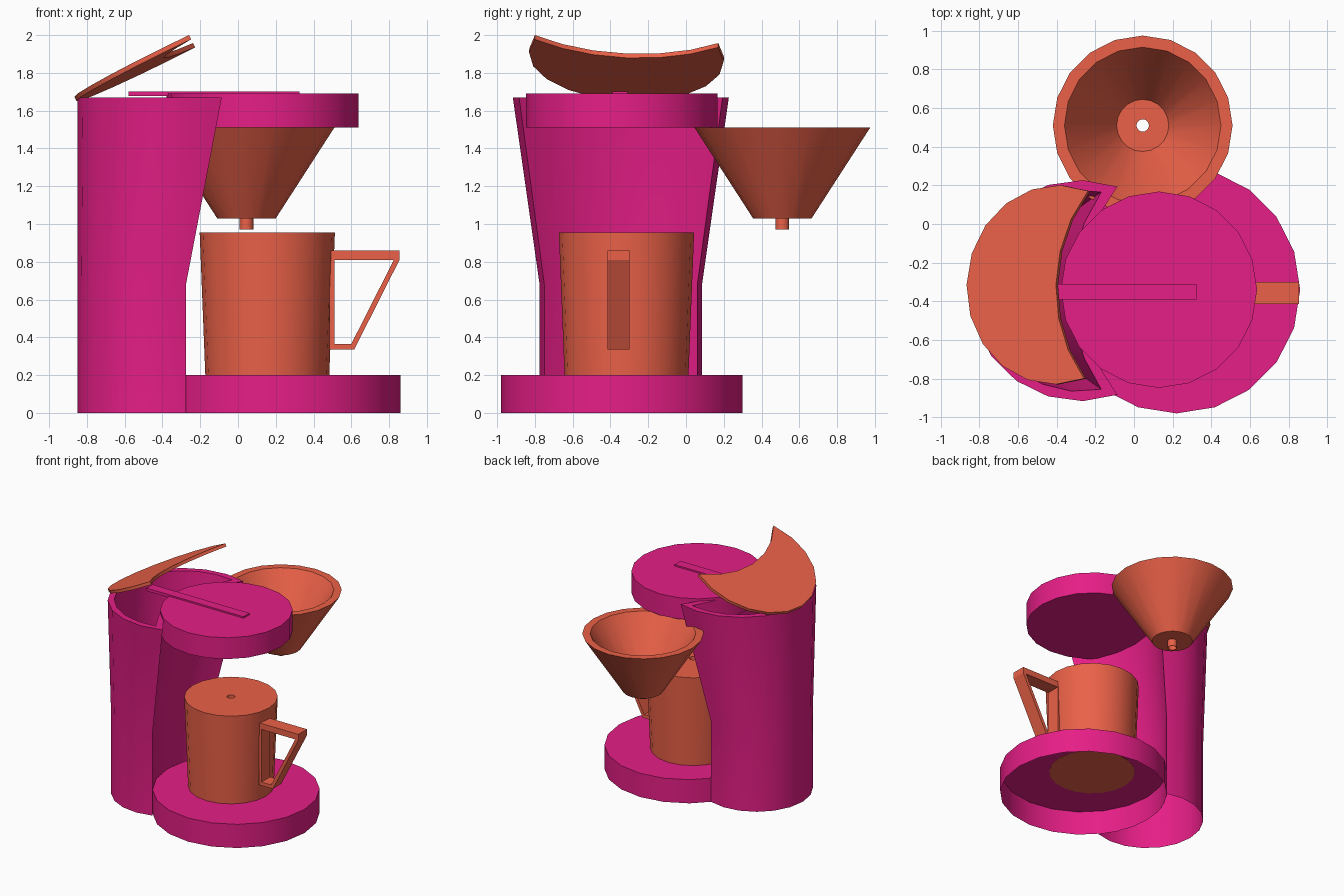
import bpy, bmesh, math
from mathutils import Matrix

if "Cube" in bpy.data.objects:
    bpy.data.objects.remove(bpy.data.objects["Cube"])

SIDES = 20


def material(name, color):
    m = bpy.data.materials.new(name)
    m.diffuse_color = color
    m.use_nodes = True
    m.node_tree.nodes["Principled BSDF"].inputs["Base Color"].default_value = m.diffuse_color
    return m


PINK = material("pink", (0.79, 0.013, 0.24, 1))
ORANGE = material("orange", (0.83, 0.12, 0.065, 1))


def finish(bm, name, mat, smooth=True):
    bmesh.ops.recalc_face_normals(bm, faces=bm.faces)
    me = bpy.data.meshes.new(name)
    bm.to_mesh(me)
    bm.free()
    me.materials.append(mat)
    ob = bpy.data.objects.new(name, me)
    bpy.context.collection.objects.link(ob)
    if smooth:
        bpy.ops.object.select_all(action='DESELECT')
        ob.select_set(True)
        bpy.context.view_layer.objects.active = ob
        bpy.ops.object.shade_smooth_by_angle(angle=math.radians(30))
    return ob


def loft(rings, cap_start=False, cap_end=False, closed=False):
    """Skin a series of point rings of equal length."""
    bm = bmesh.new()
    loops = [[bm.verts.new(p) for p in r] for r in rings]
    pairs = list(zip(loops, loops[1:]))
    if closed:
        pairs.append((loops[-1], loops[0]))
    for a, b in pairs:
        for i in range(len(a)):
            j = (i + 1) % len(a)
            bm.faces.new((a[i], a[j], b[j], b[i]))
    if cap_start:
        bm.faces.new(loops[0])
    if cap_end:
        bm.faces.new(loops[-1])
    return bm


def circle(cx, cy, r, z):
    return [(cx + r * math.cos(2 * math.pi * i / SIDES),
             cy + r * math.sin(2 * math.pi * i / SIDES), z) for i in range(SIDES)]


def lathe(name, mat, cx, cy, profile, **caps):
    return finish(loft([circle(cx, cy, r, z) for r, z in profile], **caps), name, mat)


def crescent(s, z, t=0.0, x0=0.0, y0=0.0):
    """Disc with a circular bite; s = scale, t = inward offset."""
    d, r1, r2 = 0.64 * s, 0.43 * s - t, 0.64 * s + t
    a = (d * d + r1 * r1 - r2 * r2) / (2 * d)
    a1 = math.acos(a / r1)
    a2 = math.acos((d - a) / r2)
    pts = []
    for i in range(13):
        u = a1 + (2 * math.pi - 2 * a1) * i / 12
        pts.append((x0 + 0.43 * s + r1 * math.cos(u), y0 + r1 * math.sin(u), z))
    for i in range(1, 6):
        u = math.pi + a2 - 2 * a2 * i / 6
        pts.append((x0 + 1.07 * s + r2 * math.cos(u), y0 + r2 * math.sin(u), z))
    return pts


# Base plate, open underneath
lathe("base", PINK, 0.22, -0.34, [(0.64, 0), (0.64, 0.2)], cap_end=True)

# Water tank tower: flared hollow crescent
at = dict(x0=-0.85, y0=-0.345)
rings = [crescent(1, 0, **at), crescent(1, 0.68, **at), crescent(1.33, 1.67, **at),
         crescent(1.33, 1.67, 0.05, **at), crescent(1, 0.69, 0.05, **at)]
finish(loft(rings, cap_end=True), "water_tank", PINK)

# Brew head disc and the bar on top
lathe("brew_head", PINK, 0.129, -0.34, [(0.508, 1.51), (0.508, 1.69)],
      cap_start=True, cap_end=True)
bm = bmesh.new()
bmesh.ops.create_cube(bm, size=1, matrix=Matrix.Translation((-0.128, -0.35, 1.69))
                      @ Matrix.Diagonal((0.905, 0.08, 0.025, 1)))
finish(bm, "top_bar", PINK, False)

# Tilted tank lid
bm = loft([crescent(1.2, -0.01), crescent(1.2, 0.015)], cap_start=True, cap_end=True)
bm.transform(Matrix.Translation((-0.86, -0.315, 1.66))
             @ Matrix.Rotation(math.radians(-26.3), 4, 'Y')
             @ Matrix.Rotation(math.radians(-2.8), 4, 'X'))
finish(bm, "tank_lid", ORANGE)

# Filter funnel with spout and drip hole
lathe("filter_funnel", ORANGE, 0.045, 0.51,
      [(0.465, 1.51), (0.155, 1.03), (0.036, 1.03), (0.036, 0.97), (0.032, 0.97),
       (0.032, 1.09), (0.135, 1.09), (0.405, 1.51)], closed=True)

# Pot with a small drip hole in its top
lathe("pot", ORANGE, 0.155, -0.315,
      [(0.328, 0.198), (0.358, 0.955), (0.03, 0.955), (0.03, 0.92)],
      cap_start=True, cap_end=True)

# Pot handle: frame outline swept across its width
outer = [(0.485, 0.86), (0.855, 0.86), (0.855, 0.81), (0.615, 0.335), (0.485, 0.335)]
inner = [(0.51, 0.81), (0.825, 0.81), (0.822, 0.804), (0.6, 0.365), (0.51, 0.365)]
y1, y2 = -0.415, -0.3
rings = [[(x, y, z) for x, z in shape]
         for shape, y in ((outer, y1), (outer, y2), (inner, y2), (inner, y1))]
finish(loft(rings, closed=True), "pot_handle", ORANGE, False)
